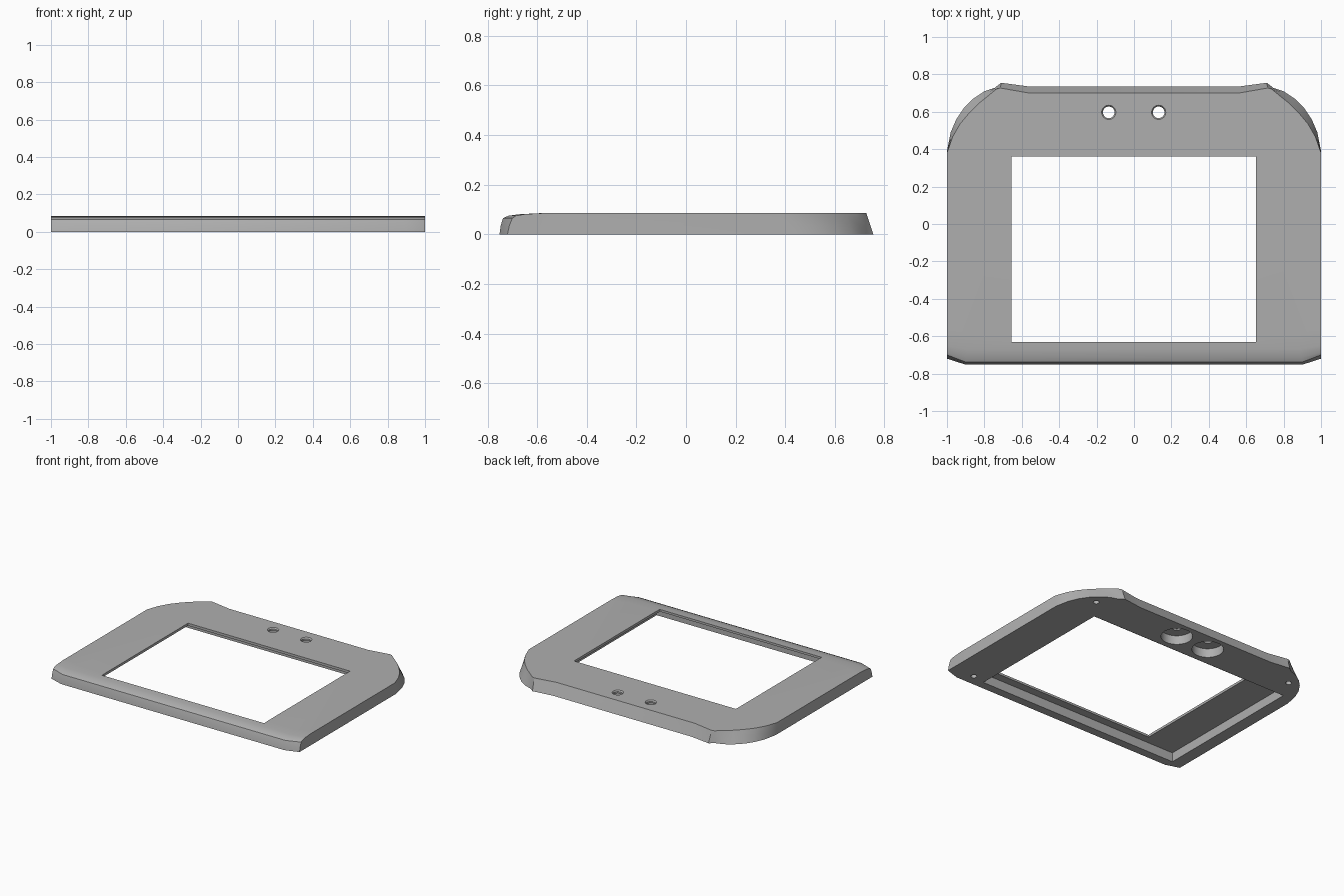
import bpy
import bmesh

if "Cube" in bpy.data.objects:
    bpy.data.objects.remove(bpy.data.objects["Cube"])

H = 0.085          # plate height
PLATE = 0.067      # underside of the thin panel

grey = bpy.data.materials.new("warm_grey_plastic")
grey.use_nodes = True
COLOR = (0.43, 0.43, 0.43, 1)
grey.diffuse_color = COLOR
grey.node_tree.nodes["Principled BSDF"].inputs["Base Color"].default_value = COLOR

# Half outline of the back and rounded shoulder, at the base and at the top
back_base = [(0.56, 0.735), (0.71, 0.755), (0.745, 0.728), (0.80, 0.71), (0.86, 0.67),
             (0.91, 0.62), (0.95, 0.56), (0.98, 0.49), (1, 0.39)]
back_top = [(0.56, 0.70), (0.715, 0.727), (0.735, 0.722), (0.78, 0.685), (0.83, 0.645),
            (0.88, 0.595), (0.93, 0.535), (0.97, 0.465), (1, 0.38)]

# Front profile levels: height, side start y, corner y, front corner x, front y
front_levels = [(0, -0.60, -0.72, 0.90, -0.752),
                (0.035, -0.60, -0.712, 0.90, -0.747),
                (0.065, -0.59, -0.70, 0.90, -0.738),
                (0.075, -0.58, -0.685, 0.895, -0.715),
                (0.081, -0.565, -0.65, 0.89, -0.67),
                (H, -0.55, -0.58, 0.88, -0.59)]


def outline(z, side_y, corner_y, front_x, front_y):
    t = z / H
    half = [(a[0] + (b[0] - a[0]) * t, a[1] + (b[1] - a[1]) * t)
            for a, b in zip(back_base, back_top)]
    half += [(1, side_y), (1, corner_y), (front_x, front_y)]
    return [(x, y, z) for x, y in half] + [(-x, y, z) for x, y in reversed(half)]


def finish(bm, name):
    bmesh.ops.recalc_face_normals(bm, faces=bm.faces)
    mesh = bpy.data.meshes.new(name)
    bm.to_mesh(mesh)
    bm.free()
    mesh.materials.append(grey)
    obj = bpy.data.objects.new(name, mesh)
    bpy.context.collection.objects.link(obj)
    return obj


def loft(name, outlines):
    bm = bmesh.new()
    rings = [[bm.verts.new(p) for p in pts] for pts in outlines]
    for low, high in zip(rings, rings[1:]):
        n = len(low)
        for i in range(n):
            j = (i + 1) % n
            bm.faces.new((low[i], low[j], high[j], high[i]))
    bm.faces.new(rings[0])
    bm.faces.new(rings[-1])
    return finish(bm, name)


def box(name, x0, x1, y0, y1, z0, z1):
    corners = [(x0, y0), (x1, y0), (x1, y1), (x0, y1)]
    return loft(name, [[(x, y, z) for x, y in corners] for z in (z0, z1)])


def round_cutter(name, x, y, r0, r1, z0, z1):
    bm = bmesh.new()
    bmesh.ops.create_cone(bm, cap_ends=True, segments=32, radius1=r0, radius2=r1, depth=z1 - z0)
    bmesh.ops.translate(bm, verts=bm.verts, vec=(x, y, (z0 + z1) / 2))
    return finish(bm, name)


# Outer shell
bezel = loft("bezel_frame", [outline(*level) for level in front_levels])

# Underside recess, then the screen window
cutters = [box("recess_cutter", -0.91, 0.72, -0.69, 0.45, -0.1, PLATE),
           box("window_cutter", -0.655, 0.652, -0.63, 0.36, -0.2, 0.2)]

# Twin round openings with wide cups below and a small bevel on top
for x in (-0.135, 0.132):
    cutters += [round_cutter("cup_cutter", x, 0.597, 0.105, 0.105, -0.1, 0.065),
                round_cutter("opening_cutter", x, 0.597, 0.031, 0.031, -0.2, 0.2),
                round_cutter("rim_cutter", x, 0.597, 0.026, 0.046, 0.070, 0.095)]

# Blind screw holes in the solid corners
for x, y in ((0.83, 0.6), (-0.83, 0.6), (0.82, -0.67)):
    cutters.append(round_cutter("screw_hole_cutter", x, y, 0.02, 0.02, -0.1, 0.055))

bpy.context.view_layer.objects.active = bezel
for cutter in cutters:
    mod = bezel.modifiers.new(cutter.name, "BOOLEAN")
    mod.operation = "DIFFERENCE"
    mod.solver = "EXACT"
    mod.object = cutter
    bpy.ops.object.modifier_apply(modifier=mod.name)
    bpy.data.objects.remove(cutter)

# Soft shading with crisp edges
bpy.ops.object.select_all(action="DESELECT")
bezel.select_set(True)
bpy.ops.object.shade_smooth_by_angle(angle=0.45)
